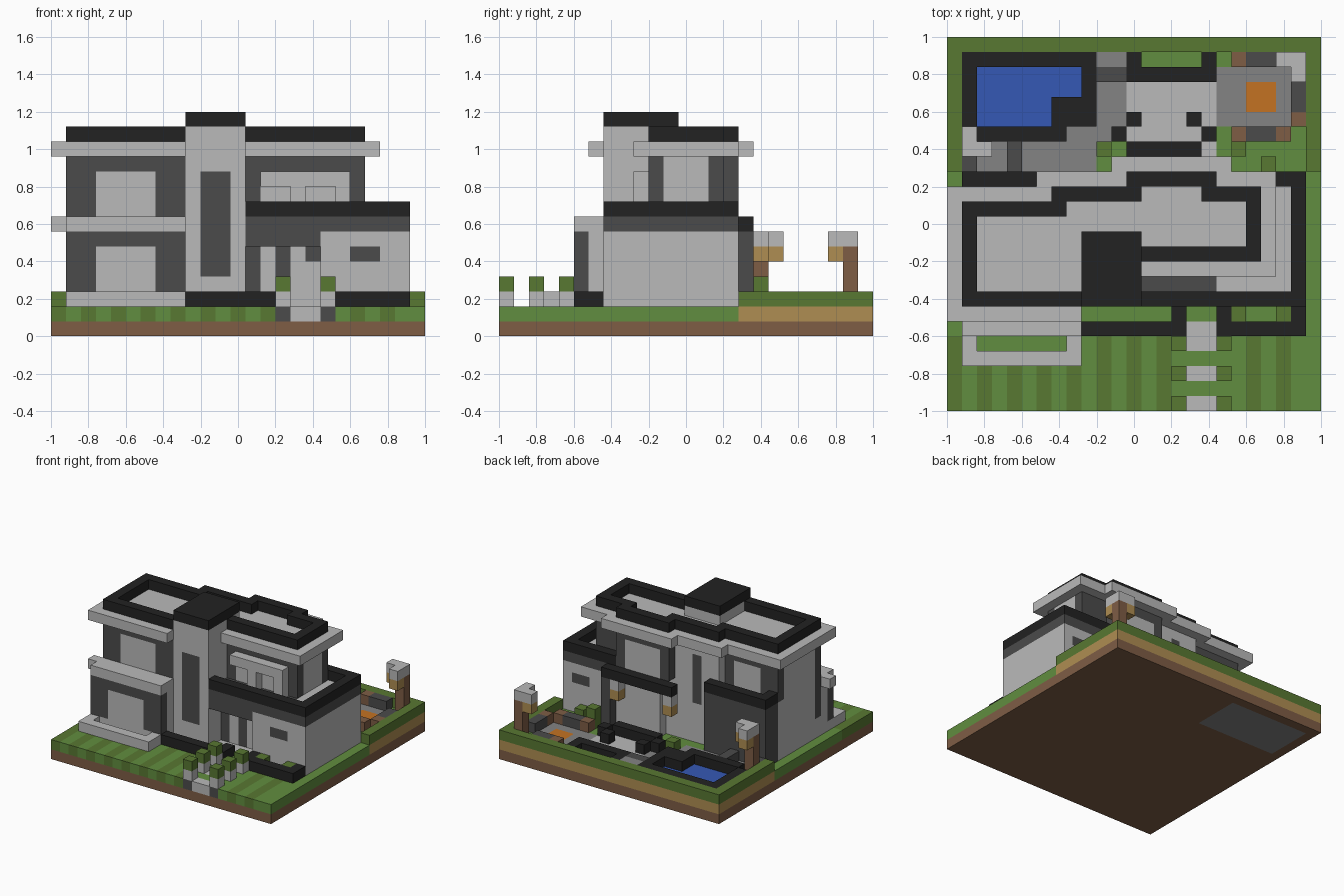
import bpy, bmesh
from mathutils import Vector

old = bpy.data.objects.get("Cube")
if old:
    bpy.data.objects.remove(old, do_unlink=True)

CELL = 0.08
HALF = 1.0
cells = {}


def material(name, *rgb):
    mat = bpy.data.materials.new(name)
    mat.use_nodes = True
    mat.diffuse_color = (*rgb, 1)
    mat.node_tree.nodes["Principled BSDF"].inputs["Base Color"].default_value = (*rgb, 1)
    return mat


light = material("light concrete", .49, .49, .49)
dark = material("dark grey", .07, .07, .07)
black = material("black trim", .016, .016, .016)
stone = material("mid grey stone", .23, .23, .23)
olive = material("dark grass", .098, .188, .032)
green = material("light grass", .12, .27, .05)
brown = material("brown earth", .21, .11, .06)
tan = material("tan sand", .43, .27, .085)
blue = material("blue water", .036, .098, .46)
orange = material("orange fire", .55, .17, .016)


def span(value):
    return range(value, value + 1) if isinstance(value, int) else range(*value)


def fill(part, colour, x, y, z):
    """Claim a block of grid cells for a part; later parts replace earlier ones."""
    for i in span(x):
        for j in span(y):
            for k in span(z):
                cells[i, j, k] = (part, colour)


def carve(x, y, z):
    for i in span(x):
        for j in span(y):
            for k in span(z):
                cells.pop((i, j, k), None)


# Ground layers and striped lawn
fill("earth_base", brown, x=(0, 25), y=(0, 25), z=0)
fill("lawn", green, x=(0, 25), y=(0, 16), z=1)
for stripe in range(0, 24, 2):
    fill("lawn_stripes", olive, x=stripe, y=(0, 5), z=1)
fill("sand_layer", tan, x=(0, 25), y=(16, 25), z=1)
fill("back_lawn", olive, x=(0, 25), y=(16, 25), z=2)

# Front path with hedge posts
fill("front_path", light, x=(16, 18), y=(0, 6), z=1)
fill("path_grass", green, x=(16, 18), y=6, z=1)
for row in (1, 3):
    fill("path_grass", green, x=(15, 19), y=row, z=1)
for row in (0, 2, 4):
    for side in (15, 18):
        fill("post_footing", dark, x=side, y=row, z=1)
        fill("hedge_post", light, x=side, y=row, z=2)
        fill("post_hedge", olive, x=side, y=row, z=3)

# Left wing: two storeys with dark fronts and pale panels
fill("left_lower_walls", light, x=(1, 9), y=(5, 14), z=(2, 8))
fill("left_lower_front", dark, x=(1, 9), y=5, z=(3, 7))
fill("left_lower_window", light, x=(3, 7), y=5, z=(3, 6))
fill("balcony_slab", light, x=0, y=6, z=7)
fill("left_upper_walls", light, x=(1, 9), y=(7, 14), z=(8, 12))
fill("left_upper_front", dark, x=(1, 9), y=7, z=(8, 12))
fill("left_upper_window", light, x=(3, 7), y=7, z=(8, 11))
fill("left_side_window", dark, x=1, y=7, z=(4, 9))
fill("left_upper_back", dark, x=(1, 8), y=13, z=(8, 12))
fill("left_back_window", light, x=(3, 6), y=13, z=(8, 11))
fill("left_back_room", dark, x=(1, 8), y=(14, 16), z=(2, 8))
fill("left_back_parapet", black, x=(1, 8), y=15, z=8)
fill("left_back_parapet", black, x=1, y=14, z=8)

# Left planter
fill("left_planter", light, x=(1, 9), y=(3, 5), z=2)
carve(x=(2, 8), y=4, z=2)
fill("planter_grass", green, x=(2, 8), y=4, z=1)

# Stair core at the back
fill("core_walls", light, x=(7, 13), y=(10, 15), z=(2, 12))
fill("core_window", dark, x=9, y=14, z=(6, 11))

# Right lower wing with roof terrace
fill("right_lower_walls", light, x=(13, 24), y=(7, 16), z=(2, 7))
fill("terrace_band", dark, x=(13, 24), y=(7, 16), z=7)
fill("terrace_floor", light, x=(18, 23), y=8, z=7)
fill("terrace_floor", light, x=(21, 23), y=(9, 15), z=7)
fill("terrace_parapet", black, x=(13, 24), y=(7, 16), z=8)
carve(x=(13, 23), y=(8, 15), z=8)
fill("garage_window", dark, x=(20, 22), y=7, z=5)
fill("rear_window", dark, x=(21, 23), y=15, z=5)

# Recessed entrance
fill("entrance_lintel", dark, x=(13, 18), y=(7, 9), z=6)
carve(x=(13, 18), y=(7, 9), z=(2, 6))
fill("entrance_wall", dark, x=(13, 18), y=9, z=(2, 6))
fill("entrance_side_panel", light, x=14, y=9, z=(2, 6))
fill("front_door", light, x=16, y=9, z=(2, 6))
fill("front_door", light, x=17, y=9, z=(2, 5))
fill("entrance_floor", light, x=(13, 18), y=(7, 9), z=1)

# Right upper storey
fill("right_upper_walls", dark, x=(13, 21), y=(10, 15), z=(8, 12))
fill("right_upper_walls", dark, x=(12, 18), y=15, z=(8, 12))
fill("right_side_window", light, x=20, y=(11, 14), z=(8, 12))
fill("right_back_window", light, x=(13, 17), y=15, z=(8, 11))
fill("right_front_window", light, x=(14, 20), y=10, z=(8, 11))
fill("window_canopy", light, x=(14, 20), y=9, z=10)
for post in (16, 19):
    fill("canopy_post", light, x=post, y=9, z=(8, 10))

# Roof slab following the stepped plan
fill("roof_slab", light, x=(0, 9), y=(6, 15), z=12)
fill("roof_slab", light, x=(6, 14), y=(10, 16), z=12)
fill("roof_slab", light, x=(11, 19), y=(10, 17), z=12)
fill("roof_slab", light, x=(13, 22), y=(9, 16), z=12)

# Roof parapet, hollowed out
fill("roof_parapet", black, x=(1, 9), y=(7, 14), z=13)
fill("roof_parapet", black, x=(7, 13), y=(8, 15), z=13)
fill("roof_parapet", black, x=(12, 18), y=(10, 16), z=13)
fill("roof_parapet", black, x=(13, 21), y=(10, 15), z=13)
carve(x=(2, 9), y=(8, 13), z=13)
carve(x=(8, 13), y=(8, 14), z=13)
carve(x=(13, 17), y=(11, 15), z=13)
carve(x=(17, 20), y=(11, 14), z=13)

# Front tower
fill("tower", light, x=(9, 13), y=(7, 12), z=(2, 14))
fill("tower_cap", black, x=(9, 13), y=(7, 12), z=14)
fill("tower_window", dark, x=(10, 12), y=7, z=(4, 11))

# Front black planters
for start, end in ((9, 16), (18, 24)):
    fill("front_planter", black, x=(start, end), y=(5, 7), z=2)
carve(x=(9, 15), y=6, z=2)
carve(x=(19, 23), y=6, z=2)
for bush in (19, 22):
    fill("planter_bush", olive, x=bush, y=6, z=2)

# Sunken back garden with patio floors
carve(x=(1, 24), y=(16, 24), z=2)
fill("garden_grass", green, x=(1, 24), y=(16, 24), z=1)
fill("patio", stone, x=(1, 10), y=(16, 19), z=1)
fill("patio", stone, x=(9, 12), y=(18, 24), z=1)
fill("patio_step", dark, x=(10, 12), y=22, z=2)
fill("patio_step", stone, x=(10, 12), y=23, z=2)
fill("patio_divider", dark, x=4, y=(16, 18), z=2)
fill("patio_divider", dark, x=1, y=16, z=2)

# Pool
fill("pool_rim", black, x=(1, 10), y=(19, 24), z=(1, 3))
fill("pool_rim", black, x=(2, 8), y=18, z=(1, 3))
carve(x=(2, 9), y=(19, 23), z=2)
fill("pool_bed", stone, x=(1, 10), y=(19, 24), z=0)
fill("pool_water", blue, x=(2, 9), y=(19, 23), z=1)
fill("pool_rim", black, x=(7, 9), y=(19, 21), z=2)

# Seating terrace
fill("seating_floor", light, x=(12, 18), y=(17, 22), z=1)
fill("bench", black, x=(12, 18), y=22, z=2)
fill("bench", black, x=(12, 17), y=17, z=2)
for i, j in ((12, 23), (17, 23), (12, 19), (11, 18), (16, 19), (17, 18)):
    fill("seat", black, x=i, y=j, z=2)

# Fire pit and its seats
fill("fire_floor", stone, x=(18, 23), y=(19, 23), z=1)
fill("fire", orange, x=(20, 22), y=(20, 22), z=1)
for row in (18, 23):
    fill("fire_bench", dark, x=(20, 22), y=row, z=2)
    fill("fire_stool", brown, x=19, y=row, z=2)
fill("fire_bench", dark, x=23, y=(20, 22), z=2)
fill("fire_stool", brown, x=22, y=18, z=2)
fill("fire_stool", brown, x=23, y=19, z=2)

# Garden hedges
for i, j in ((19, 17), (21, 16), (10, 17)):
    fill("garden_hedge", olive, x=i, y=j, z=2)
fill("garden_hedge", olive, x=19, y=17, z=3)

# Corner lamps: post, lantern and hooked top
for i, j, dx, dy in ((23, 23, -1, -1), (1, 17, 1, 1)):
    fill("lamp_post", brown, x=i, y=j, z=(2, 6))
    for a, b in ((i, j), (i + dx, j), (i, j + dy)):
        fill("lamp_top", light, x=a, y=b, z=6)
    for a, b in ((i + dx, j), (i, j + dy)):
        fill("lamp_lantern", tan, x=a, y=b, z=5)

# Back porch canopy and piers
fill("porch_canopy", black, x=(11, 19), y=16, z=7)
fill("porch_pier", dark, x=18, y=16, z=(2, 7))
for i in (11, 17):
    fill("porch_lamp", light, x=i, y=16, z=6)
    fill("porch_lantern", tan, x=i, y=16, z=5)

# Turn the claimed cells into one clean mesh per part
parts = {}
for cell, (part, colour) in cells.items():
    parts.setdefault((part, colour.name), []).append(cell)

for (part, colour), members in parts.items():
    bm = bmesh.new()
    corners = {}

    def corner(point):
        key = tuple(point)
        if key not in corners:
            x, y, z = key
            corners[key] = bm.verts.new((x * CELL - HALF, y * CELL - HALF, z * CELL))
        return corners[key]

    for cell in members:
        for axis in range(3):
            for side in (0, 1):
                beside = list(cell)
                beside[axis] += 2 * side - 1
                if tuple(beside) in cells:
                    continue
                u, v = Vector((0, 0, 0)), Vector((0, 0, 0))
                u[(axis + 1) % 3] = 1
                v[(axis + 2) % 3] = 1
                base = Vector(cell)
                base[axis] += side
                loop = [base, base + u, base + u + v, base + v]
                bm.faces.new([corner(p) for p in (loop if side else loop[::-1])])
    if bm.faces:
        bmesh.ops.dissolve_limit(bm, angle_limit=0.01, verts=bm.verts[:], edges=bm.edges[:])
        mesh = bpy.data.meshes.new(part)
        bm.to_mesh(mesh)
        mesh.materials.append(bpy.data.materials[colour])
        bpy.context.collection.objects.link(bpy.data.objects.new(part, mesh))
    bm.free()
